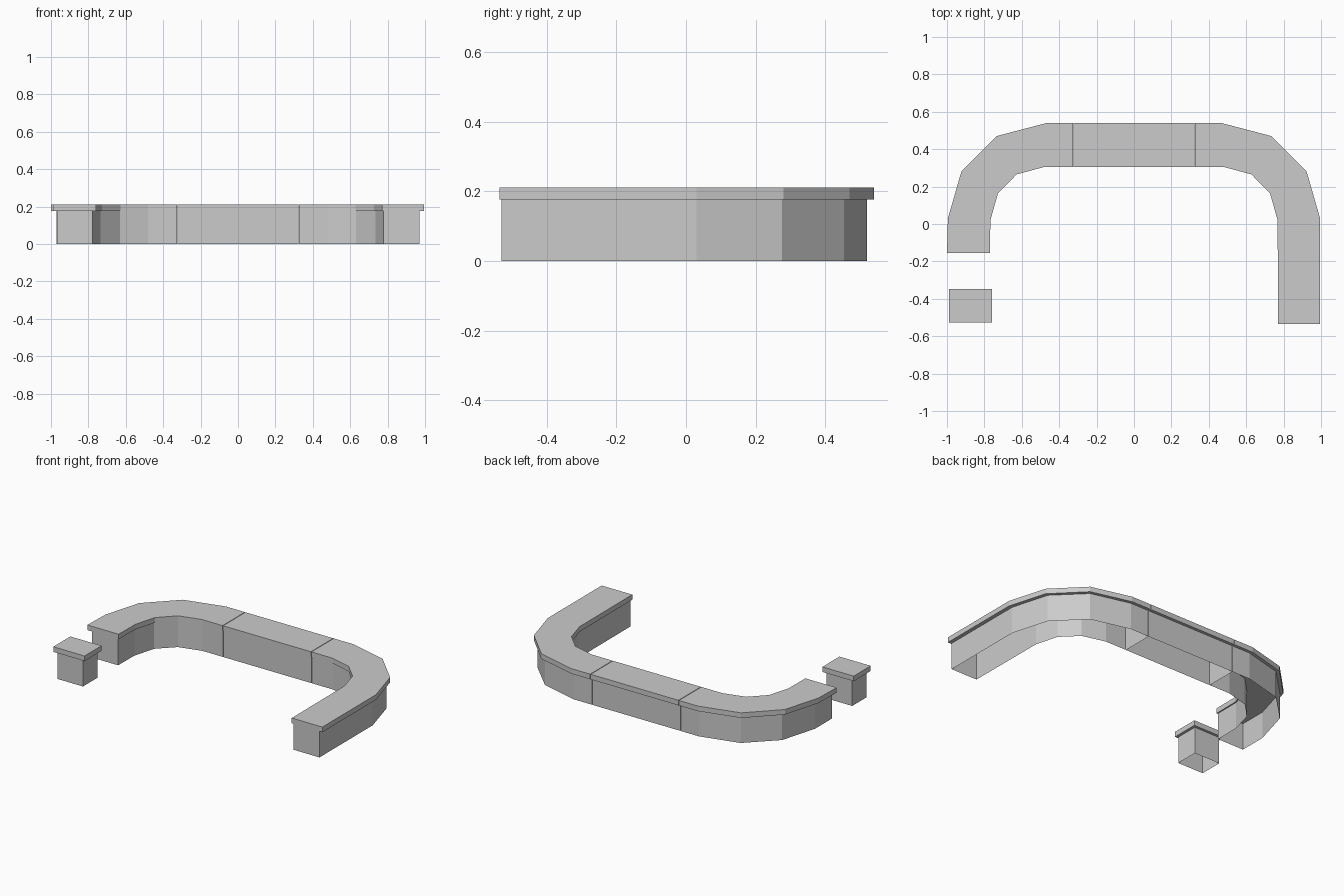
import bpy
import bmesh

cube = bpy.data.objects.get("Cube")
if cube:
    bpy.data.objects.remove(cube, do_unlink=True)

BASE_TOP = 0.177
SLAB_TOP = 0.211

grey = bpy.data.materials.new("plain_grey")
grey.use_nodes = True
grey.diffuse_color = (0.6, 0.6, 0.6, 1)
grey.node_tree.nodes["Principled BSDF"].inputs["Base Color"].default_value = (0.6, 0.6, 0.6, 1)


def prism(name, outline, z0, z1, open_bottom=False):
    """Extrude a plan outline upwards; bases are hollow shells open below."""
    bm = bmesh.new()
    bottom = bm.faces.new([bm.verts.new((x, y, z0)) for x, y in outline])
    ext = bmesh.ops.extrude_face_region(bm, geom=[bottom], use_keep_orig=True)
    for v in ext["geom"]:
        if isinstance(v, bmesh.types.BMVert):
            v.co.z = z1
    bmesh.ops.recalc_face_normals(bm, faces=bm.faces[:])
    if open_bottom:
        low = [f for f in bm.faces if all(v.co.z < z0 + 0.001 for v in f.verts)]
        bmesh.ops.delete(bm, geom=low, context="FACES_ONLY")
    mesh = bpy.data.meshes.new(name)
    bm.to_mesh(mesh)
    bm.free()
    mesh.materials.append(grey)
    obj = bpy.data.objects.new(name, mesh)
    bpy.context.collection.objects.link(obj)
    return obj


def rect(x0, x1, y0, y1):
    return [(x0, y0), (x1, y0), (x1, y1), (x0, y1)]


# Plan curves of one corner, running from the arm to the middle section
slab_outer = [(0.995, 0.03), (0.923, 0.28), (0.735, 0.47), (0.467, 0.54), (0.327, 0.54)]
slab_inner = [(0.768, 0.02), (0.727, 0.165), (0.628, 0.265), (0.48, 0.305), (0.327, 0.305)]
base_outer = [(0.97, 0.03), (0.9, 0.275), (0.72, 0.453), (0.46, 0.52), (0.327, 0.52)]
base_inner = [(0.776, 0.02), (0.735, 0.168), (0.632, 0.27), (0.48, 0.311), (0.327, 0.311)]


def corner(outer, inner, side, x_out, x_in, end):
    pts = [(x_out, end)] + outer + inner[::-1] + [(x_in, end)]
    return [(side * x, y) for x, y in pts]


# Curved counters: long arm on +x, short arm on -x
for label, side, end, reach in (("left", 1, -0.535, 0.995), ("right", -1, -0.155, 1.0)):
    prism(label + "_counter_base",
          corner(base_outer, base_inner, side, 0.97, 0.778, end + 0.006), 0, BASE_TOP, True)
    prism(label + "_counter_top",
          corner(slab_outer, slab_inner, side, reach, 0.77, end), BASE_TOP, SLAB_TOP)

# Straight middle counter
prism("middle_counter_base", rect(-0.323, 0.323, 0.311, 0.52), 0, BASE_TOP, True)
prism("middle_counter_top", rect(-0.323, 0.323, 0.305, 0.54), BASE_TOP, SLAB_TOP)

# Small free-standing counter beside the entrance gap
prism("end_counter_base", rect(-0.967, -0.778, -0.518, -0.365), 0, BASE_TOP, True)
prism("end_counter_top", rect(-0.99, -0.76, -0.527, -0.348), BASE_TOP, SLAB_TOP)
